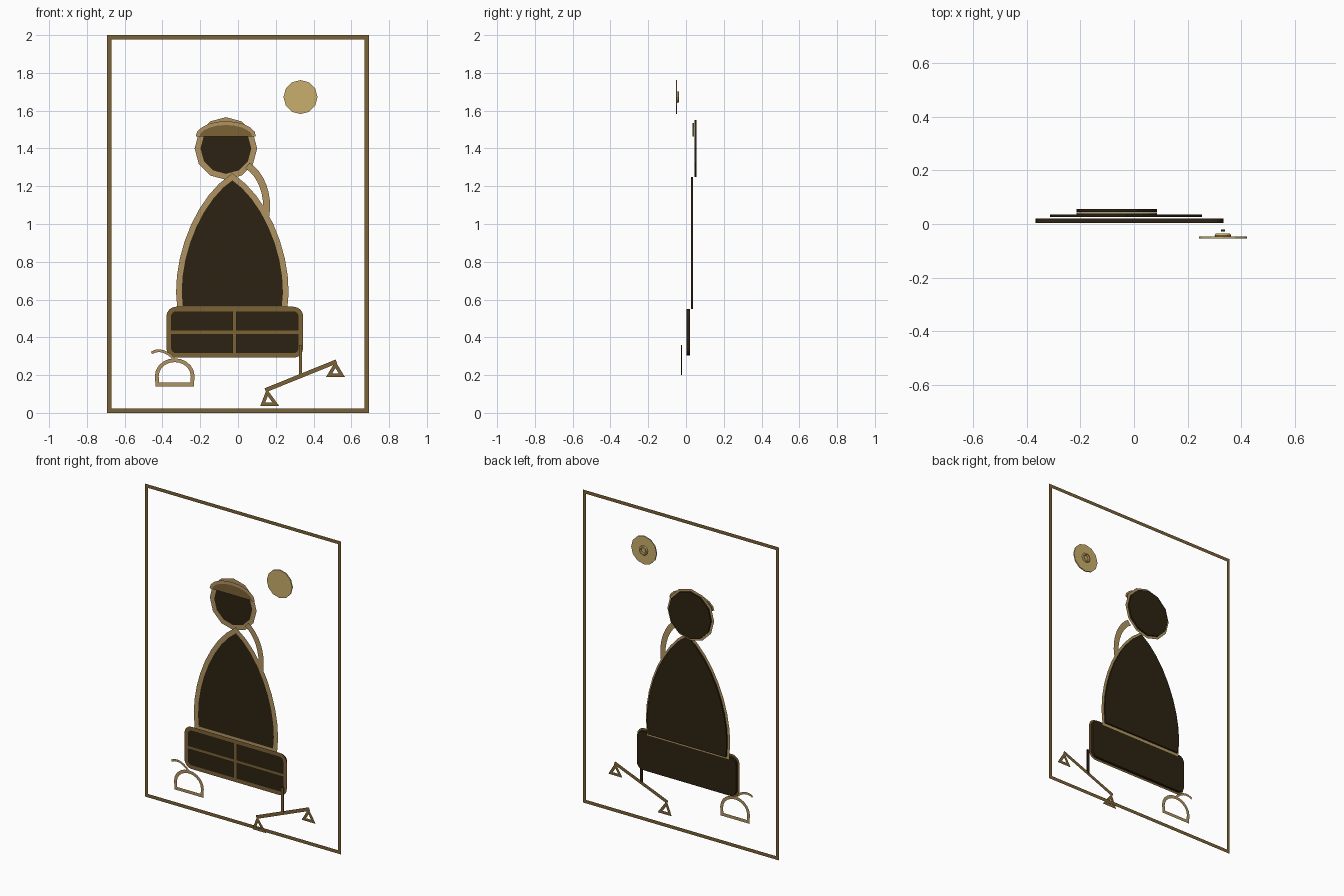
import bpy, bmesh
from math import sin, cos, pi
from mathutils import Vector
from mathutils.geometry import interpolate_bezier

cube = bpy.data.objects.get("Cube")
if cube:
    bpy.data.objects.remove(cube, do_unlink=True)


def material(name, r, g, b):
    lin = [((c / 255 + 0.055) / 1.055) ** 2.4 for c in (r, g, b)] + [1]
    m = bpy.data.materials.new(name)
    m.use_nodes = True
    m.diffuse_color = lin
    bsdf = m.node_tree.nodes["Principled BSDF"]
    bsdf.inputs["Base Color"].default_value = lin
    bsdf.inputs["Roughness"].default_value = 0.8
    return m


DARK = material("dark umber", 44, 34, 17)
BROWN = material("bronze brown", 124, 98, 54)
TAN = material("light tan", 176, 148, 97)
GOLD = material("pale gold", 201, 174, 108)


def finish(name, bm, mat):
    mesh = bpy.data.meshes.new(name)
    bm.to_mesh(mesh)
    bm.free()
    mesh.materials.append(mat)
    ob = bpy.data.objects.new(name, mesh)
    bpy.context.collection.objects.link(ob)
    return ob


def slab(name, pts, y0, y1, mat):
    """Flat outline in x, z extruded from y0 to y1."""
    bm = bmesh.new()
    face = bm.faces.new([bm.verts.new((x, y0, z)) for x, z in pts])
    new = bmesh.ops.extrude_face_region(bm, geom=[face])["geom"]
    bmesh.ops.translate(bm, vec=(0, y1 - y0, 0),
                        verts=[v for v in new if isinstance(v, bmesh.types.BMVert)])
    bmesh.ops.recalc_face_normals(bm, faces=bm.faces)
    return finish(name, bm, mat)


def ribbon(name, pts, width, y, mat, closed=False):
    """Flat mitred strip that follows a path in x, z."""
    p = [Vector(q) for q in pts]
    n = len(p)
    bm = bmesh.new()
    pairs = []
    for i in range(n):
        a = p[i] - p[i - 1] if closed or i > 0 else p[1] - p[0]
        b = p[(i + 1) % n] - p[i] if closed or i < n - 1 else a
        na = Vector((-a.y, a.x)).normalized()
        nb = Vector((-b.y, b.x)).normalized()
        m = (na + nb).normalized()
        off = m * (width / 2 / max(m.dot(na), 0.35))
        pairs.append([bm.verts.new((q.x, y, q.y)) for q in (p[i] + off, p[i] - off)])
    for i in range(n if closed else n - 1):
        j = (i + 1) % n
        face = bm.faces.new((pairs[i][0], pairs[i][1], pairs[j][1], pairs[j][0]))
        face.normal_update()
        if face.normal.y > 0:
            face.normal_flip()
    return finish(name, bm, mat)


def arc(cx, cz, rx, rz, start, end, steps):
    return [(cx + rx * cos(start + (end - start) * i / steps),
             cz + rz * sin(start + (end - start) * i / steps)) for i in range(steps + 1)]


def ring(cx, cz, r, sides=12):
    return arc(cx, cz, r, r, 0, 2 * pi, sides)[:-1]


def bezier(a, b, c, d, steps):
    return [(v.x, v.y) for v in interpolate_bezier(*map(Vector, (a, b, c, d)), steps)]


def rounded_box(cx, cz, hx, hz, r):
    pts = []
    for k, (sx, sz) in enumerate(((1, 1), (-1, 1), (-1, -1), (1, -1))):
        pts += arc(cx + sx * (hx - r), cz + sz * (hz - r), r, r,
                   k * pi / 2, (k + 1) * pi / 2, 4)
    return pts


# Border frame
ribbon("border_frame", [(-0.682, 0.011), (0.682, 0.011), (0.682, 1.989), (-0.682, 1.989)],
       0.022, 0.05, BROWN, True)

# Head
head = ring(-0.064, 1.4, 0.15)
slab("head", head, 0.045, 0.055, DARK)
ribbon("head_outline", head, 0.03, 0.043, TAN, True)

# Cap
cap = arc(-0.064, 1.462, 0.15, 0.072, pi, 0, 10)
slab("cap", cap, 0.035, 0.042, BROWN)
ribbon("cap_outline", cap, 0.02, 0.033, TAN)

# Robe body, one side curved and mirrored
side = bezier((0.276, 0.55), (0.315, 0.8), (0.185, 1.13), (0, 1.25), 10)
robe = [(x - 0.03, z) for x, z in side] + [(-x - 0.03, z) for x, z in side[-2::-1]]
slab("robe", robe, 0.026, 0.036, DARK)
ribbon("robe_outline", robe, 0.03, 0.022, TAN, True)

# Arm from head to shoulder
ribbon("arm", bezier((0.05, 1.31), (0.12, 1.265), (0.165, 1.16), (0.148, 1.045), 9),
       0.037, 0.017, TAN)

# Chest the figure sits on
chest = rounded_box(-0.017, 0.427, 0.35, 0.123, 0.04)
slab("chest", chest, 0.003, 0.02, DARK)
ribbon("chest_outline", chest, 0.024, 0, BROWN, True)
ribbon("chest_bar_across", [(-0.367, 0.426), (0.333, 0.426)], 0.018, -0.004, BROWN)
ribbon("chest_bar_upright", [(-0.018, 0.304), (-0.018, 0.55)], 0.02, -0.005, BROWN)

# Balance scale
POLE_X = 0.331
slab("scale_pole", [(POLE_X - 0.008, 0.2), (POLE_X + 0.008, 0.2),
                    (POLE_X + 0.008, 0.36), (POLE_X - 0.008, 0.36)], -0.027, -0.02, DARK)
ribbon("scale_pole_front", [(POLE_X, 0.2), (POLE_X, 0.36)], 0.018, -0.028, BROWN)
ribbon("scale_beam", [(0.145, 0.12), (0.521, 0.272)], 0.022, -0.022, BROWN)
for name, apex, left, right, base in (("right", (0.155, 0.108), 0.131, 0.2, 0.046),
                                      ("left", (0.516, 0.255), 0.482, 0.55, 0.199)):
    ribbon("scale_pan_" + name, [apex, (left, base), (right, base)],
           0.018, -0.024, BROWN, True)

# Pouch with a loose cord
ribbon("pouch", [(-0.427, 0.15)] + arc(-0.335, 0.195, 0.095, 0.084, pi, 0, 10) + [(-0.243, 0.15)],
       0.02, -0.017, TAN, True)
ribbon("pouch_cord", bezier((-0.458, 0.318), (-0.415, 0.345), (-0.365, 0.32), (-0.335, 0.28), 7),
       0.014, -0.018, TAN)

# Sun disc with a raised ring on the back
slab("sun", ring(0.331, 1.672, 0.09), -0.054, -0.047, GOLD)
bpy.ops.mesh.primitive_torus_add(location=(0.331, -0.043, 1.672), rotation=(pi / 2, 0, 0),
                                 major_radius=0.023, minor_radius=0.008,
                                 major_segments=12, minor_segments=6)
boss = bpy.context.object
boss.name = "sun_ring"
boss.data.materials.append(GOLD)
